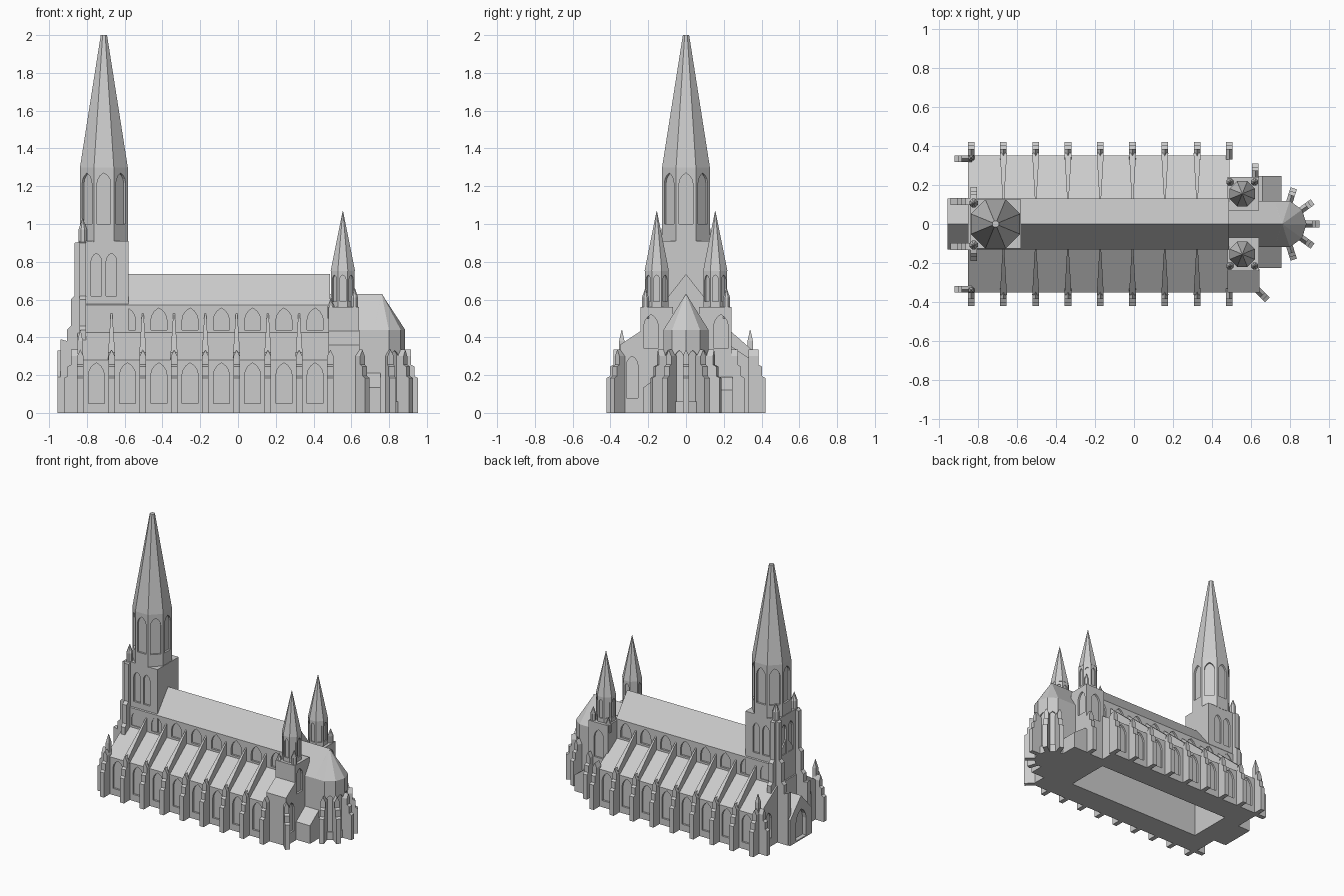
import bpy, bmesh
from math import cos, sin, pi, radians
from mathutils import Vector

old = bpy.data.objects.get("Cube")
if old:
    bpy.data.objects.remove(old, do_unlink=True)

stone = bpy.data.materials.new("pale_stone")
stone.use_nodes = True
stone.diffuse_color = (0.6, 0.6, 0.6, 1)
stone.node_tree.nodes["Principled BSDF"].inputs["Base Color"].default_value = (0.6, 0.6, 0.6, 1)
SIDES = (1, -1)
EAST, NORTH, WEST, SOUTH = 0, 90, 180, 270


# Helpers: every part is a set of closed prisms and cones in one mesh
def loft(bm, ring_a, ring_b):
    a = [bm.verts.new(p) for p in ring_a]
    b = [bm.verts.new(p) for p in ring_b]
    bm.faces.new(a)
    bm.faces.new(b[::-1])
    for i in range(len(a)):
        j = (i + 1) % len(a)
        bm.faces.new((a[j], a[i], b[i], b[j]))


def finish(name, bm):
    bmesh.ops.recalc_face_normals(bm, faces=bm.faces[:])
    mesh = bpy.data.meshes.new(name)
    bm.to_mesh(mesh)
    bm.free()
    mesh.materials.append(stone)
    ob = bpy.data.objects.new(name, mesh)
    bpy.context.scene.collection.objects.link(ob)
    return ob


def box(bm, x0, x1, y0, y1, z0, z1):
    ring = [(x0, y0), (x1, y0), (x1, y1), (x0, y1)]
    loft(bm, [(x, y, z0) for x, y in ring], [(x, y, z1) for x, y in ring])


def along_x(bm, profile, x0, x1):
    loft(bm, [(x0, y, z) for y, z in profile], [(x1, y, z) for y, z in profile])


def turned(bm, x, y, levels, sides=8, phase=pi / 8):
    """Stack of polygon rings given as (radius, height)."""
    rings = [[(x + r * cos(phase + 2 * pi * i / sides), y + r * sin(phase + 2 * pi * i / sides), z)
              for i in range(sides)] for r, z in levels]
    for low, high in zip(rings, rings[1:]):
        loft(bm, low, high)


def fin(bm, x, y, angle, profile, width, inner=None):
    """Upright slab standing out from a wall; it can narrow towards its inner end."""
    d = Vector((cos(radians(angle)), sin(radians(angle)), 0))
    side = Vector((-d.y, d.x, 0))
    inner = width if inner is None else inner
    far = max(r for r, z in profile)
    near = min(r for r, z in profile)
    rings = [[], []]
    for r, z in profile:
        w = inner + (width - inner) * (r - near) / (far - near)
        base = Vector((x, y, z)) + d * r
        rings[0].append(base + side * w / 2)
        rings[1].append(base - side * w / 2)
    loft(bm, *rings)


def pier(bm, x, y, angle, width=0.034):
    """Stepped buttress with a small gabled head."""
    fin(bm, x, y, angle, [(-.02, 0), (.07, 0), (.07, .185), (.052, .195), (.052, .245),
                          (.034, .255), (.034, .3), (-.02, .3)], width)
    d = Vector((cos(radians(angle)), sin(radians(angle)), 0))
    side = Vector((-d.y, d.x, 0)) * width / 2
    tri = [Vector((x, y, .3)) + side, Vector((x, y, .3)) - side, Vector((x, y, .335))]
    loft(bm, [p - d * .02 for p in tri], [p + d * .034 for p in tri])


def arch(bm, x, y, angle, z0, z1, w, depth=0.014):
    """Cutter for a pointed window in a wall that faces the angle."""
    d = Vector((cos(radians(angle)), sin(radians(angle)), 0))
    side = Vector((-d.y, d.x, 0))
    spring = z1 - w * .75
    half = [(.5, 0), (.43, .4), (.26, .75)]
    pts = [(-w / 2, z0), (w / 2, z0)] + [(u * w, spring + v * w * .75) for u, v in half]
    pts += [(0, z1)] + [(-u * w, spring + v * w * .75) for u, v in half[::-1]]
    ring = [Vector((x, y, z)) + side * u for u, z in pts]
    loft(bm, [p - d * depth for p in ring], [p + d * .03 for p in ring])


def carve(ob, bm):
    cutter = finish("cutter", bm)
    cutter.hide_render = True
    mod = ob.modifiers.new("recess", "BOOLEAN")
    mod.operation, mod.solver, mod.object = "DIFFERENCE", "EXACT", cutter
    bpy.context.view_layer.objects.active = ob
    bpy.ops.object.modifier_apply(modifier=mod.name)
    bpy.data.objects.remove(cutter, do_unlink=True)


def gable(w, low, eave, ridge):
    return [(-w, low), (w, low), (w, eave), (0, ridge), (-w, eave)]


bays = [-.75 + .1655 * i for i in range(8)]
pier_xs = [-.835 + .1655 * i for i in range(9)]

# Aisles with lean-to roofs, hollow beneath
bm = bmesh.new()
along_x(bm, [(-.35, 0), (.35, 0), (.35, .28), (.13, .425), (-.13, .425), (-.35, .28)], -.85, .49)
aisles = finish("aisles", bm)
cut = bmesh.new()
box(cut, -.7, .43, -.165, .165, -.1, .36)
for s, face in zip(SIDES, (NORTH, SOUTH)):
    for x in bays:
        arch(cut, x, s * .35, face, .05, .265, .085)
    arch(cut, -.85, s * .235, WEST, .06, .26, .07)
carve(aisles, cut)

# Nave with clerestory and pitched roof
bm = bmesh.new()
along_x(bm, gable(.13, .4, .57, .735), -.835, .488)
nave = finish("nave", bm)
cut = bmesh.new()
for s, face in zip(SIDES, (NORTH, SOUTH)):
    for x in bays:
        arch(cut, x, s * .13, face, .44, .555, .085)
carve(nave, cut)

# Aisle piers and flying buttresses
bm = bmesh.new()
for s, face in zip(SIDES, (NORTH, SOUTH)):
    for x in pier_xs:
        pier(bm, x, s * .35, face)
    pier(bm, -.85, s * .335, WEST)
    turned(bm, -.835, s * .34, [(.02, .28), (.02, .38), (.002, .44)], 4, pi / 4)
finish("aisle_buttresses", bm)
bm = bmesh.new()
for face in (NORTH, SOUTH):
    for x in pier_xs[1:-1]:
        fin(bm, x, 0, face, [(.355, .27), (.365, .32), (.125, .53), (.125, .41)], .036, .008)
finish("flying_buttresses", bm)

# West tower
bm = bmesh.new()
box(bm, -.84, -.58, -.125, .125, .38, .91)
tower = finish("west_tower", bm)
cut = bmesh.new()
for o in (-.04, .04):
    for s, face in zip(SIDES, (NORTH, SOUTH)):
        arch(cut, -.71 + o, s * .125, face, .62, .845, .056)
    arch(cut, -.84, o, WEST, .62, .845, .056)
carve(tower, cut)

bm = bmesh.new()
turned(bm, -.71, 0, [(.137, .905), (.137, 1.3)])
belfry = finish("belfry", bm)
cut = bmesh.new()
for k in range(8):
    a = k * 45
    arch(cut, -.71 + .1266 * cos(radians(a)), .1266 * sin(radians(a)), a, 1.0, 1.27, .072)
carve(belfry, cut)
bm = bmesh.new()
turned(bm, -.71, 0, [(.137, 1.3), (.018, 2.0)])
finish("main_spire", bm)

# Tower buttresses and pinnacles
bm = bmesh.new()
steps = [(.065, .38), (.065, .44), (.045, .46), (.045, .6), (.025, .62), (.025, .9), (-.02, .91)]
for s, face in zip(SIDES, (NORTH, SOUTH)):
    fin(bm, -.84, s * .115, WEST, [(-.02, 0), (.1, 0), (.1, .39)] + steps, .036)
    fin(bm, -.822, s * .125, face, [(-.02, .36)] + steps, .034)
    turned(bm, -.822, s * .108, [(.024, .9), (.024, .97), (.002, 1.03)])
finish("tower_buttresses", bm)

# West porch
bm = bmesh.new()
along_x(bm, gable(.13, 0, .19, .33), -.955, -.845)
porch = finish("west_porch", bm)
cut = bmesh.new()
arch(cut, -.955, 0, WEST, .01, .23, .12, .03)
for s, face in zip(SIDES, (NORTH, SOUTH)):
    arch(cut, -.91, s * .13, face, .04, .16, .05)
carve(porch, cut)

# Choir and polygonal apse
bm = bmesh.new()
along_x(bm, gable(.119, 0, .44, .63), .48, .765)
finish("choir", bm)
bm = bmesh.new()
turned(bm, .76, 0, [(.125, 0), (.125, .44)], 10, 0)
apse = finish("apse", bm)
cut = bmesh.new()
for a in (-54, -18, 18, 54):
    arch(cut, .76 + .1189 * cos(radians(a)), .1189 * sin(radians(a)), a, .06, .33, .05, .01)
carve(apse, cut)
bm = bmesh.new()
turned(bm, .76, 0, [(.125, .44), (.001, .63)], 10, 0)
finish("apse_roof", bm)
bm = bmesh.new()
for a in (-72, -36, 0, 36, 72):
    pier(bm, .76 + .122 * cos(radians(a)), .122 * sin(radians(a)), a)
finish("apse_buttresses", bm)

# Pair of east towers
for s, face, label in zip(SIDES, (NORTH, SOUTH), ("north", "south")):
    cy = s * .155
    bm = bmesh.new()
    box(bm, .48, .64, cy - .085, cy + .085, 0, .56)
    base = finish(label + "_east_tower", bm)
    cut = bmesh.new()
    arch(cut, .64, s * .185, EAST, .34, .52, .075)
    if s > 0:
        arch(cut, .555, s * .24, face, .3, .51, .08)
    carve(base, cut)
    bm = bmesh.new()
    turned(bm, .555, cy, [(.068, .555), (.068, .75)])
    turret = finish(label + "_east_turret", bm)
    cut = bmesh.new()
    for k in range(8):
        a = radians(k * 45)
        arch(cut, .555 + .0628 * cos(a), cy + .0628 * sin(a), k * 45, .59, .73, .032, .008)
    carve(turret, cut)
    bm = bmesh.new()
    turned(bm, .555, cy, [(.07, .75), (.001, 1.07)])
    finish(label + "_east_spire", bm)
    bm = bmesh.new()
    for x, top in ((.492, .61), (.618, .66)):
        turned(bm, x, s * .215, [(.02, .5), (.02, top - .05), (.001, top)])
    finish(label + "_east_pinnacles", bm)

# South chapel, north pier and low vestries beside the choir
bm = bmesh.new()
along_x(bm, [(-.35, 0), (-.23, 0), (-.23, .44), (-.35, .36)], .48, .643)
chapel = finish("south_chapel", bm)
cut = bmesh.new()
arch(cut, .643, -.285, EAST, .08, .3, .06)
carve(chapel, cut)
bm = bmesh.new()
pier(bm, .635, -.34, -45)
pier(bm, .622, .24, NORTH)
finish("corner_buttresses", bm)
bm = bmesh.new()
along_x(bm, [(-.225, 0), (-.1, 0), (-.1, .225), (-.225, .135)], .63, .755)
finish("south_vestry", bm)
bm = bmesh.new()
fin(bm, .63, .17, EAST, [(0, 0), (.125, 0), (.125, .12), (.03, .19), (0, .19)], .15)
finish("north_vestry", bm)
